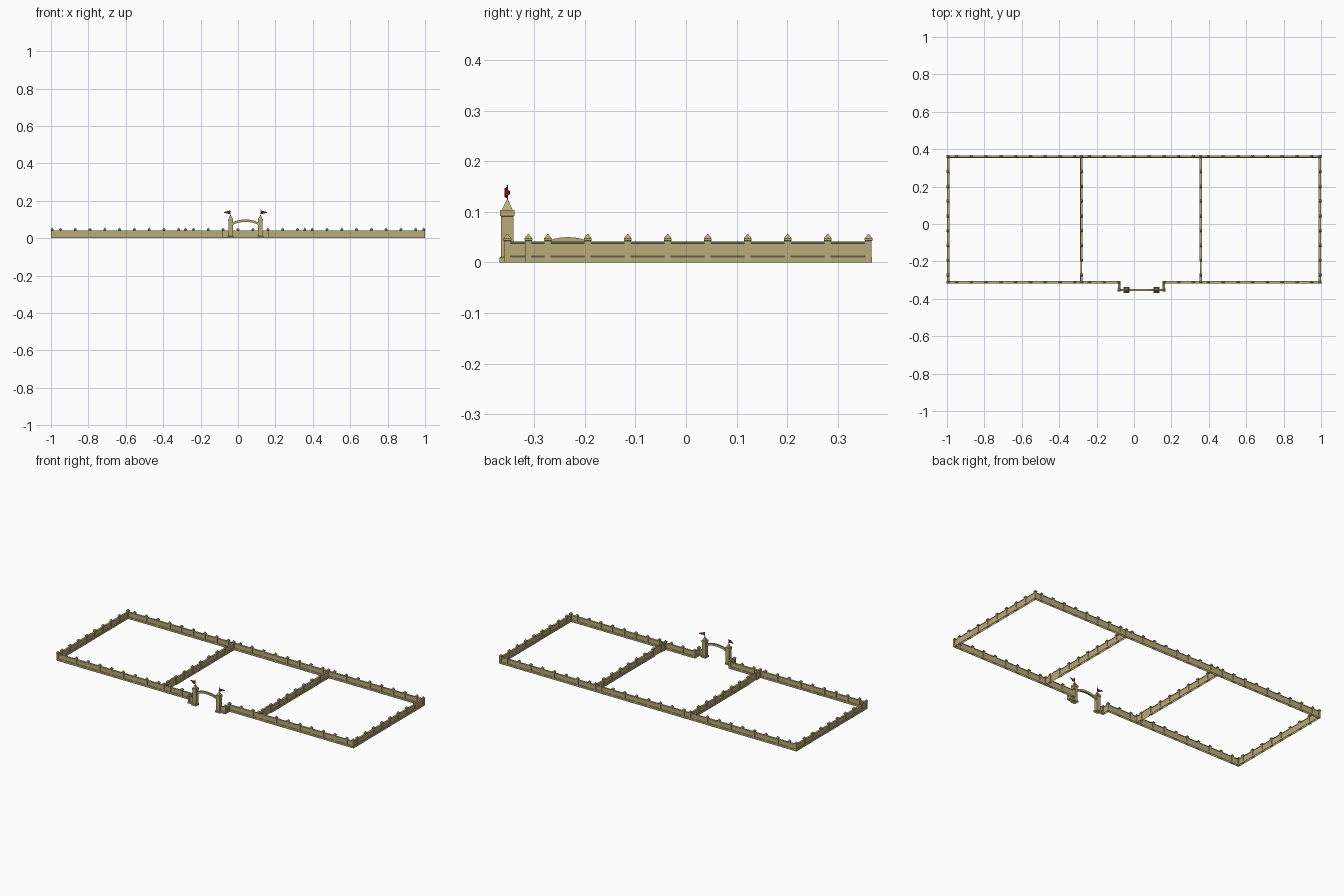
import bpy, bmesh, math

if "Cube" in bpy.data.objects:
    bpy.data.objects.remove(bpy.data.objects["Cube"])

def mat(name, rgb):
    m = bpy.data.materials.new(name)
    m.diffuse_color = (*rgb, 1)
    m.use_nodes = True
    m.node_tree.nodes["Principled BSDF"].inputs["Base Color"].default_value = m.diffuse_color
    return m

STONE = mat("tan_stone", (0.49, 0.405, 0.185))
RED = mat("flag_red", (0.30, 0.01, 0.015))
IRON = mat("dark_iron", (0.06, 0.06, 0.06))

def finish(name, bm, *mats):
    bmesh.ops.recalc_face_normals(bm, faces=bm.faces)
    me = bpy.data.meshes.new(name)
    bm.to_mesh(me)
    bm.free()
    for m in mats:
        me.materials.append(m)
    ob = bpy.data.objects.new(name, me)
    bpy.context.collection.objects.link(ob)
    return ob

def box(bm, lo, hi):
    r = bmesh.ops.create_cube(bm, size=1)["verts"]
    for v in r:
        v.co = [(a + b) / 2 + c * (b - a) for a, b, c in zip(lo, hi, v.co)]

def stack(bm, x, y, profile, seg=4):
    """Square (or round) tapered stack from (half width, z) pairs, open below."""
    k = math.sqrt(2) if seg == 4 else 1
    rings = [[bm.verts.new((x + r * k * math.cos(math.tau * (i + .5) / seg),
                            y + r * k * math.sin(math.tau * (i + .5) / seg), z))
              for i in range(seg)] for r, z in profile]
    for a, b in zip(rings, rings[1:]):
        for i in range(seg):
            j = (i + 1) % seg
            bm.faces.new((a[i], a[j], b[j], b[i]))
    bm.faces.new(rings[-1])

# Half cross-section of a wall: plinth, sunk panel, coping
HALF = ((.0065, 0), (.0065, .011), (.0035, .0125), (.0035, .0375), (.0058, .0385),
        (.0058, .0400), (.003, .0410))

def wall(name, a, b):
    """Sweep the cross-section from a to b; the underside stays open."""
    bm = bmesh.new()
    along_x = abs(b[0] - a[0]) > abs(b[1] - a[1])
    prof = list(HALF) + [(-t, z) for t, z in HALF[::-1]]
    ends = []
    for x, y in (a, b):
        ends.append([bm.verts.new((x, y + t, z) if along_x else (x + t, y, z)) for t, z in prof])
    for i in range(len(prof) - 1):
        bm.faces.new((ends[0][i], ends[0][i + 1], ends[1][i + 1], ends[1][i]))
    bm.faces.new(ends[0])
    bm.faces.new(ends[1])
    return finish(name, bm, STONE)

def arch(name, length, base, rise, thick, depth, center, along_x):
    """Curved band over an opening."""
    bm = bmesh.new()
    N = 14
    rows = []
    for i in range(N + 1):
        t = math.pi * i / N
        u, s = -math.cos(t) * length / 2, math.sin(t)
        row = []
        for w, off in ((-1, 0), (1, 0), (1, thick), (-1, thick)):
            d = w * depth / 2
            p = (center[0] + u, center[1] + d) if along_x else (center[0] + d, center[1] + u)
            row.append(bm.verts.new((*p, base + rise * s + off)))
        rows.append(row)
    for r, q in zip(rows, rows[1:]):
        for i in range(4):
            bm.faces.new((r[i], r[(i + 1) % 4], q[(i + 1) % 4], q[i]))
    bm.faces.new(rows[0])
    bm.faces.new(rows[-1])
    return finish(name, bm, STONE)

def arched_door(name, x, y0, y1, base, rise, t):
    """Thin filled panel with a curved top."""
    bm = bmesh.new()
    ym, r, N = (y0 + y1) / 2, (y1 - y0) / 2, 14
    prof = [(y1, 0)] + [(ym + r * math.cos(math.pi * i / N), base + rise * math.sin(math.pi * i / N))
                        for i in range(N + 1)] + [(y0, 0)]
    a, b = [[bm.verts.new((x + d, y, z)) for y, z in prof] for d in (-t, t)]
    bm.faces.new(a)
    bm.faces.new(b)
    for i in range(len(prof) - 1):
        bm.faces.new((a[i], a[i + 1], b[i + 1], b[i]))
    return finish(name, bm, STONE)

# Layout lines
X, YB, YF, YG = .9935, .3605, -.3115, -.353
JL, JR, CX = -.08, .16, .04
DIV = (-.281, .357)
STEP = .079
GAP0, GAP1 = -.273, -.194
E = .0065

# Outer walls
wall("back_wall", (-X - E, YB), (X + E, YB))
for sx, n in ((-1, "left"), (1, "right")):
    wall(n + "_wall", (sx * X, YF), (sx * X, YB))
wall("front_left_wall", (-X - E, YF), (JL + E, YF))
wall("front_right_wall", (JR - E, YF), (X + E, YF))

# Gate recess walls
for n, xj, s in (("left", JL, 1), ("right", JR, -1)):
    wall(n + "_gate_return", (xj, YG), (xj, YF))
    wall(n + "_gate_stub", (xj - s * E, YG), (xj + s * .035, YG))

# Divider walls, each with an arched doorway near the front
for i, xd in enumerate(DIV):
    wall(f"divider_back_{i}", (xd, GAP1), (xd, YB))
    wall(f"divider_front_{i}", (xd, YF), (xd, GAP0))
    arch(f"divider_arch_{i}", GAP1 - GAP0, .034, .0125, .0035, .008, (xd, (GAP0 + GAP1) / 2), False)
    arched_door(f"divider_door_{i}", xd, GAP0, GAP1, .034, .0125, .0022)

# Posts with pyramid caps
left_grid = [JL - STEP * k for k in range(12)]
right_grid = [JR + STEP * k for k in range(11)]
ys = [GAP0 + STEP * k for k in range(8)]
pts = {(x, YF) for x in left_grid + right_grid}
pts |= {(x, YB) for x in left_grid + right_grid + [.0, .08]}
pts |= {(x, y) for x in (-X, X) + DIV for y in ys + [YF, YB]}
pts |= {(JL, YG), (JR, YG)}
bm = bmesh.new()
for x, y in sorted(pts):
    stack(bm, x, y, ((.0064, 0), (.0064, .0425), (.0078, .0435), (.0078, .0475), (.0006, .0565)))
finish("wall_posts", bm, STONE)

# Small plaques on the gate returns
bm = bmesh.new()
for x, s in ((JL, -1), (JR, 1)):
    x0, x1 = sorted((x + s * .002, x + s * .006))
    box(bm, (x0, -.338, .017), (x1, -.329, .025))
finish("gate_plaques", bm, STONE)

# Gate towers, poles and waving flags
for n, s in (("left", -1), ("right", 1)):
    x = CX + s * .08
    bm = bmesh.new()
    stack(bm, x, YG, ((.0155, 0), (.0155, .010), (.012, .011), (.012, .091), (.0140, .092),
                      (.0140, .104), (.0105, .104), (.0025, .122), (.0008, .125)))
    finish(n + "_gate_tower", bm, STONE)
    bm = bmesh.new()
    stack(bm, x, YG, ((.001, .12), (.001, .150), (.0018, .151), (.0004, .1535)), 8)
    finish(n + "_flag_pole", bm, IRON)
    bm = bmesh.new()
    N = 8
    rows = []
    for i in range(N + 1):
        t = i / N
        px, py = x + s * .036 * t, YG - .005 * math.sin(t * 5.5)
        h = .0095 * (1 - t) + .0015
        rows.append([bm.verts.new((px, py + d, .138 + h * k)) for d, k in
                     ((-.0004, -1), (.0004, -1), (.0004, 1), (-.0004, 1))])
    for a, b in zip(rows, rows[1:]):
        for i in range(4):
            bm.faces.new((a[i], a[(i + 1) % 4], b[(i + 1) % 4], b[i]))
    bm.faces.new(rows[0])
    bm.faces.new(rows[-1])
    finish(n + "_flag", bm, RED)

# Entrance arch between the towers
arch("gate_arch", .142, .062, .025, .013, .010, (CX, YG), True)
